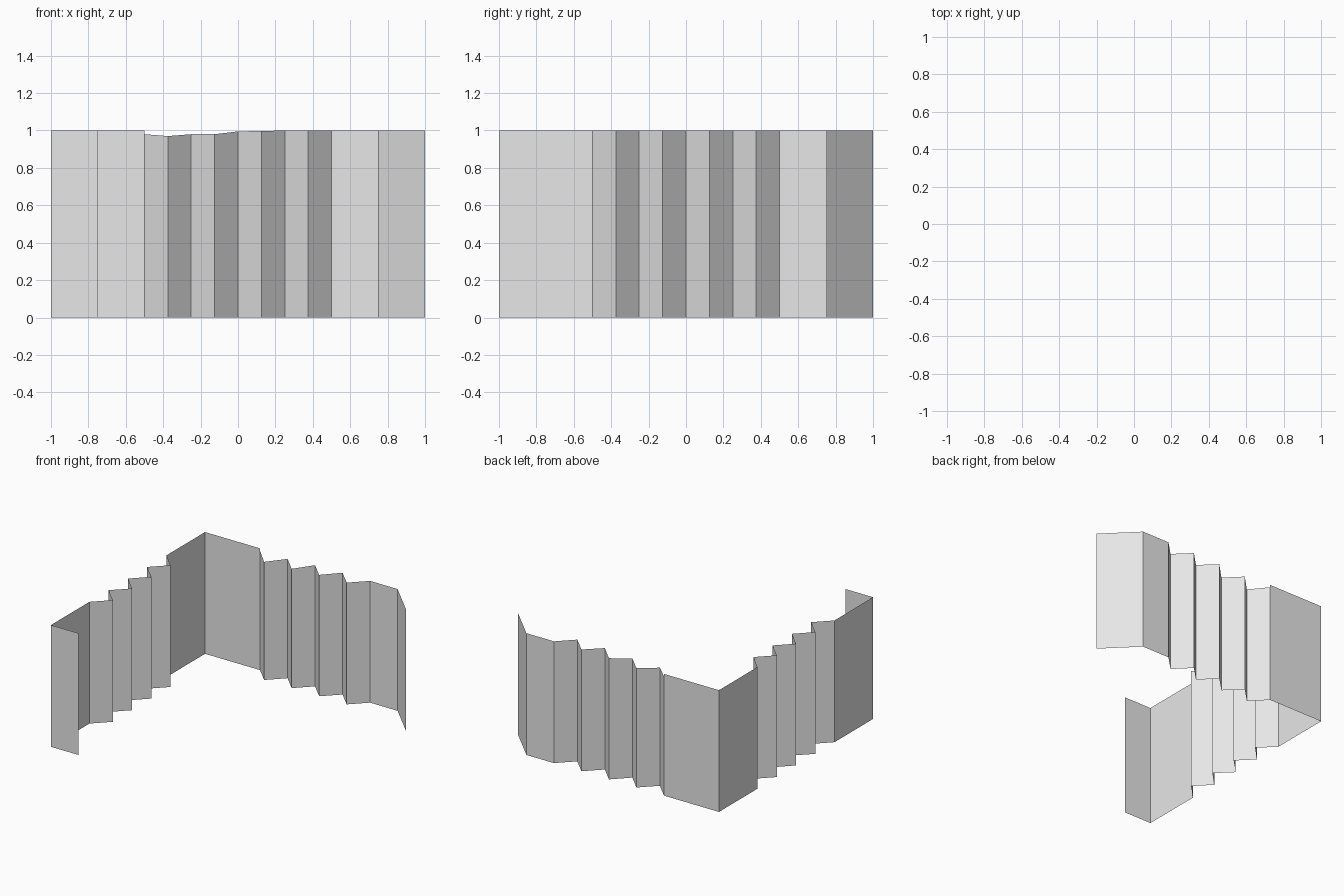
import bpy

if "Cube" in bpy.data.objects:
    bpy.data.objects.remove(bpy.data.objects["Cube"])

# one plain grey for the whole folded screen
grey = bpy.data.materials.new("light grey")
grey.diffuse_color = (0.8, 0.8, 0.8, 1)
grey.use_nodes = True
grey.node_tree.nodes["Principled BSDF"].inputs["Base Color"].default_value = grey.diffuse_color


def sheet(name, path):
    """Thin vertical sheet along a plan path of (x, y, top height)."""
    n = len(path)
    verts = [(x, y, 0) for x, y, h in path] + [(x, y, h) for x, y, h in path]
    faces = [(i, i + 1, n + i + 1, n + i) for i in range(n - 1)]
    me = bpy.data.meshes.new(name)
    me.from_pydata(verts, [], faces)
    me.materials.append(grey)
    ob = bpy.data.objects.new(name, me)
    bpy.context.collection.objects.link(ob)
    return ob


def pleat(i):
    """Position along the wall and fold depth of pleat point i (0..8)."""
    return -0.5 + i * 0.125, 0.125 * (i % 2)


# left wall: returned front end, pleated middle, flat stretch to the corner
left_pleats = [(-1 + d, t, 1) for t, d in map(pleat, range(9))]
sheet("left_front_panel", [(-0.75, -1, 1), (-1, -1, 1), (-1, -0.5, 1)])
sheet("left_pleats", left_pleats)

# corner where both walls meet
sheet("corner_panel", [(-1, 0.5, 1), (-1, 1, 1), (-0.5, 1, 1)])

# back wall pleats, top edge sagging slightly toward the corner
tops = [0.98, 0.97, 0.98, 0.98, 0.995, 0.997, 1, 1, 1]
back_pleats = [(t, 1 - d, h) for (t, d), h in zip(map(pleat, range(9)), tops)]
sheet("back_pleats", back_pleats)

# right end: short flat and a panel angled forward
sheet("right_end_panel", [(0.5, 1, 1), (0.75, 1, 1), (1, 0.75, 1)])
